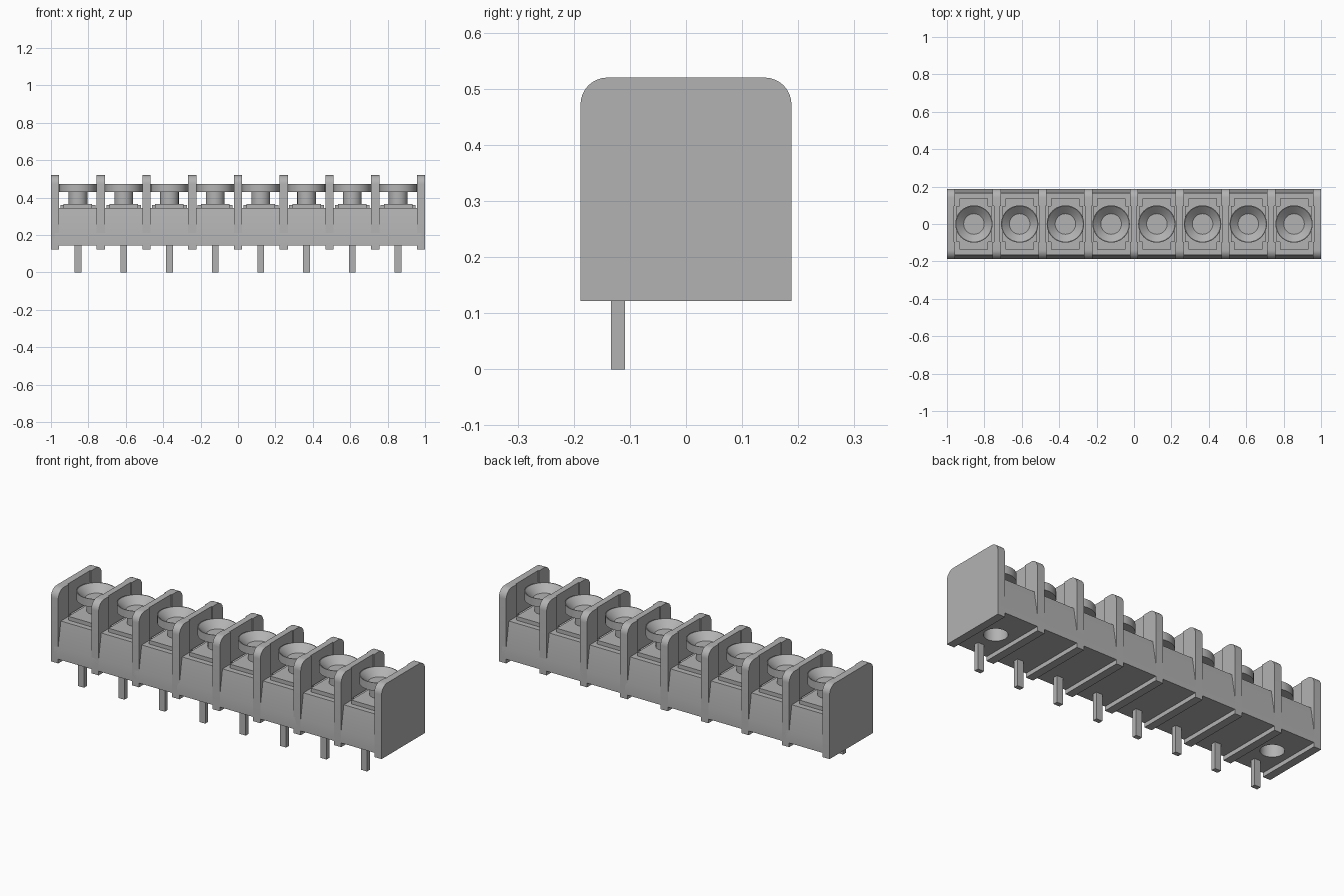
import bpy, bmesh, math
from mathutils import Matrix

cube = bpy.data.objects.get("Cube")
if cube:
    bpy.data.objects.remove(cube, do_unlink=True)

CELLS = 8
PITCH = 0.2445
HALF_Y = 0.188
WALL = 0.044
centres = [(i - (CELLS - 1) / 2) * PITCH for i in range(CELLS)]

grey = bpy.data.materials.new("plain_grey")
grey.use_nodes = True
colour = (0.45, 0.45, 0.45, 1)
grey.diffuse_color = colour
grey.node_tree.nodes["Principled BSDF"].inputs["Base Color"].default_value = colour


def finish(name, bm, smooth=False):
    bmesh.ops.recalc_face_normals(bm, faces=bm.faces)
    mesh = bpy.data.meshes.new(name)
    bm.to_mesh(mesh)
    bm.free()
    mesh.materials.append(grey)
    ob = bpy.data.objects.new(name, mesh)
    bpy.context.collection.objects.link(ob)
    if smooth:
        bpy.ops.object.select_all(action='DESELECT')
        ob.select_set(True)
        bpy.context.view_layer.objects.active = ob
        bpy.ops.object.shade_smooth_by_angle(angle=math.radians(35))
    return ob


def box(bm, x0, x1, y0, y1, z0, z1):
    m = Matrix.Translation(((x0 + x1) / 2, (y0 + y1) / 2, (z0 + z1) / 2))
    m = m @ Matrix.Diagonal((x1 - x0, y1 - y0, z1 - z0, 1))
    bmesh.ops.create_cube(bm, size=1, matrix=m)


def extrude_x(bm, profile, x0, x1):
    face = bm.faces.new([bm.verts.new((x0, y, z)) for y, z in profile])
    ext = bmesh.ops.extrude_face_region(bm, geom=[face])
    verts = [g for g in ext["geom"] if isinstance(g, bmesh.types.BMVert)]
    bmesh.ops.translate(bm, verts=verts, vec=(x1 - x0, 0, 0))


def lathe(bm, profile, x, y, steps=40):
    # Closed solid from (radius, height) points, capped at both ends
    rings = []
    for r, z in profile:
        rings.append([bm.verts.new((x + r * math.cos(2 * math.pi * k / steps),
                                    y + r * math.sin(2 * math.pi * k / steps), z))
                      for k in range(steps)])
    for a, b in zip(rings, rings[1:]):
        for k in range(steps):
            n = (k + 1) % steps
            bm.faces.new((a[k], a[n], b[n], b[k]))
    bm.faces.new(rings[0])
    bm.faces.new(rings[-1])


def cut(ob, cutter):
    cutter.hide_render = True
    mod = ob.modifiers.new("cut", 'BOOLEAN')
    mod.operation = 'DIFFERENCE'
    mod.solver = 'EXACT'
    mod.object = cutter
    bpy.context.view_layer.objects.active = ob
    bpy.ops.object.modifier_apply(modifier=mod.name)
    bpy.data.objects.remove(cutter, do_unlink=True)


# Tapered base block with a blind peg hole under each end cell
bm = bmesh.new()
extrude_x(bm, [(-HALF_Y, 0.145), (HALF_Y, 0.145), (HALF_Y, 0.21), (0.165, 0.345),
               (-0.165, 0.345), (-HALF_Y, 0.21)], -0.98, 0.98)
base = finish("base_block", bm)
bm = bmesh.new()
for x in (centres[0], centres[-1]):
    lathe(bm, [(0.059, 0.10), (0.059, 0.24)], x, 0)
cut(base, finish("peg_hole_cutter", bm))
bpy.ops.object.select_all(action='DESELECT')
base.select_set(True)
bpy.context.view_layer.objects.active = base
bpy.ops.object.shade_smooth_by_angle(angle=math.radians(20))

# Divider walls with rounded top corners
R, TOP, LOW = 0.048, 0.52, 0.122
arc = [(HALF_Y - R + R * math.cos(a), TOP - R + R * math.sin(a))
       for a in (math.pi / 2 * k / 8 for k in range(9))]
outline = [(-HALF_Y, LOW), (HALF_Y, LOW)] + arc + [(-y, z) for y, z in reversed(arc)]
bm = bmesh.new()
for i in range(CELLS + 1):
    x = (i - CELLS / 2) * PITCH
    extrude_x(bm, outline, x - WALL / 2, x + WALL / 2)
walls = finish("divider_walls", bm, smooth=True)

# Shallow clearance recess beside each screw head
bm = bmesh.new()
for x in centres:
    box(bm, x - 0.106, x + 0.106, -0.097, 0.097, 0.335, 0.6)
cut(walls, finish("recess_cutter", bm))

for i, x in enumerate(centres, 1):
    # Stepped contact plate
    bm = bmesh.new()
    box(bm, x - 0.093, x + 0.093, -0.097, 0.097, 0.34, 0.36)
    box(bm, x - 0.076, x + 0.076, -0.135, 0.135, 0.34, 0.366)
    finish(f"contact_plate_{i}", bm)

    # Screw with a dished head
    bm = bmesh.new()
    lathe(bm, [(0.05, 0.36), (0.05, 0.43), (0.1, 0.43), (0.1, 0.474),
               (0.096, 0.474), (0.055, 0.436)], x, 0)
    finish(f"screw_{i}", bm, smooth=True)

    # Solder pin
    bm = bmesh.new()
    box(bm, x - 0.018, x + 0.018, -0.134, -0.109, 0, 0.15)
    finish(f"solder_pin_{i}", bm)
